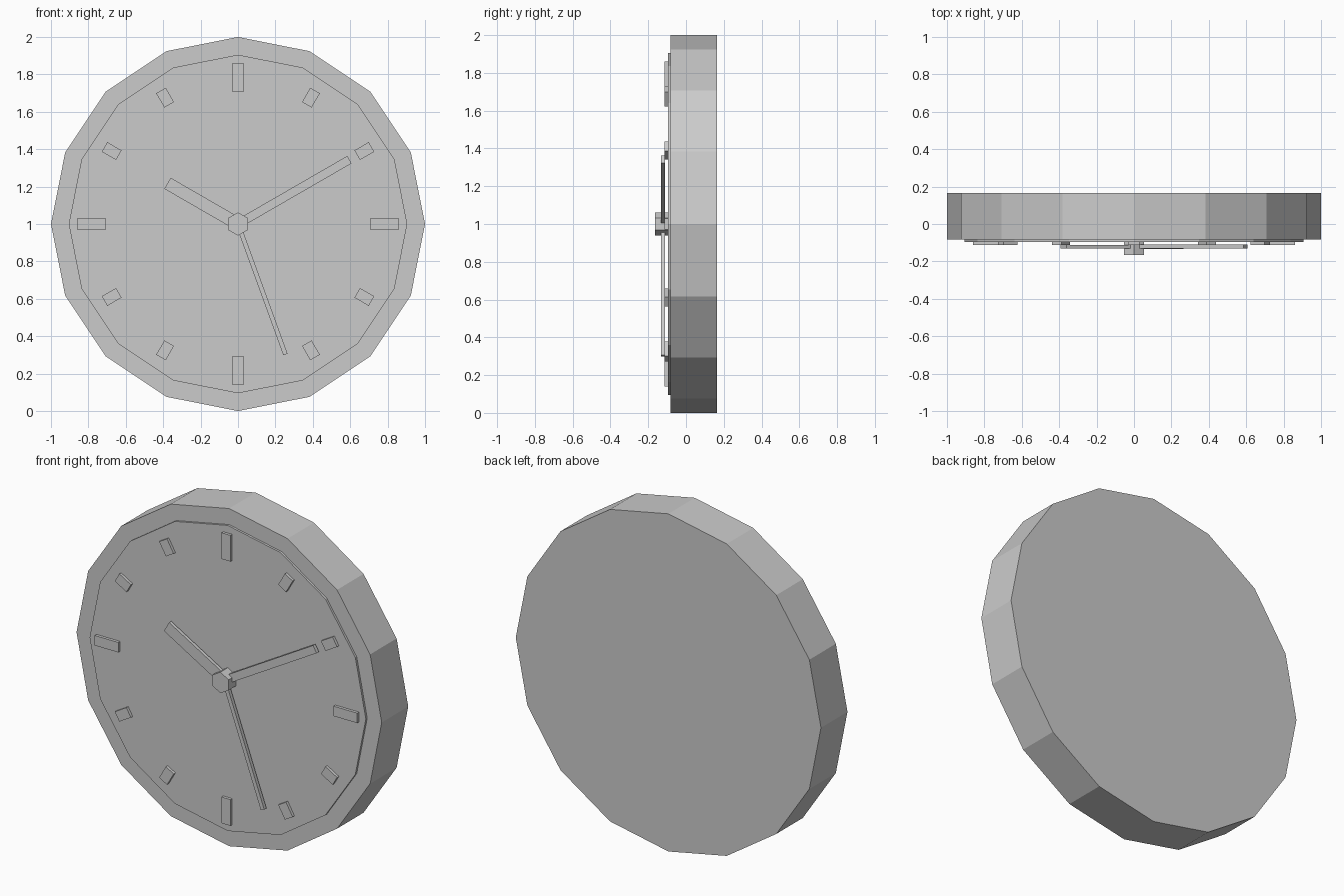
import bpy
from math import radians, sin, cos, pi

cube = bpy.data.objects.get("Cube")
if cube:
    bpy.data.objects.remove(cube, do_unlink=True)

grey = bpy.data.materials.new("light_grey")
grey.use_nodes = True
colour = (0.6, 0.6, 0.6, 1)
grey.diffuse_color = colour
grey.node_tree.nodes["Principled BSDF"].inputs["Base Color"].default_value = colour


def add_prism(name, outline, front, back):
    """Extrude an (x, z) outline, listed clockwise from the front, along y."""
    n = len(outline)
    verts = [(x, y, z + 1) for y in (front, back) for x, z in outline]
    faces = [tuple(reversed(range(n))), tuple(range(n, 2 * n))]
    faces += [(i, (i + 1) % n, (i + 1) % n + n, i + n) for i in range(n)]
    mesh = bpy.data.meshes.new(name)
    mesh.from_pydata(verts, [], faces)
    mesh.materials.append(grey)
    obj = bpy.data.objects.new(name, mesh)
    bpy.context.collection.objects.link(obj)
    return obj


def add_disc(name, sides, radius, front, back):
    angles = [2 * pi * i / sides for i in range(sides)]
    return add_prism(name, [(radius * sin(a), radius * cos(a)) for a in angles], front, back)


def add_bar(name, degrees, inner, outer, width, front, back):
    """Radial bar at a clockwise angle from twelve o'clock."""
    a = radians(degrees)
    h = width / 2
    corners = [(-h, inner), (-h, outer), (h, outer), (h, inner)]
    outline = [(u * cos(a) + r * sin(a), r * cos(a) - u * sin(a)) for u, r in corners]
    return add_prism(name, outline, front, back)


# Case and dial
add_disc("case", 16, 1.0, -0.083, 0.165)
add_disc("dial", 16, 0.905, -0.096, -0.083)

# Hour markers, longer at the quarters
for hour in range(12):
    inner, outer = (0.705, 0.86) if hour % 3 == 0 else (0.736, 0.824)
    add_bar(f"hour_marker_{hour or 12}", hour * 30, inner, outer, 0.059, -0.113, -0.096)

# Hands and centre hub
add_bar("hour_hand", -60, 0, 0.435, 0.068, -0.131, -0.111)
add_bar("minute_hand", 60, 0, 0.688, 0.046, -0.132, -0.11)
add_bar("second_hand", 160, 0, 0.742, 0.024, -0.133, -0.112)
add_disc("hub", 6, 0.062, -0.165, -0.096)
